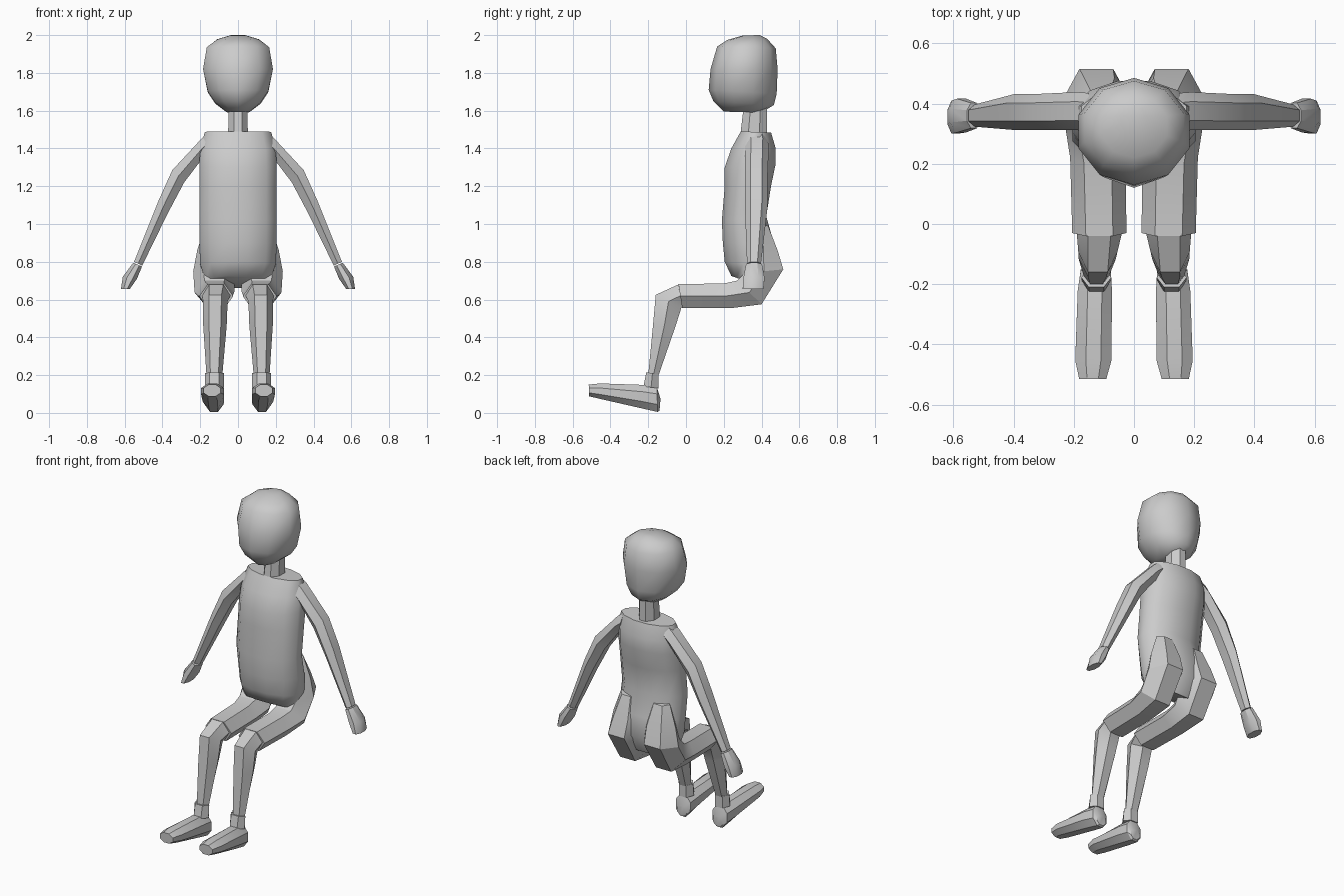
import bpy, bmesh, math
from mathutils import Vector


def loft(name, rings, sides, half_step=True, angle=30):
    """Skin closed rings; each ring = (point a, point b, sideways half-width vector)."""
    off = 0.5 if half_step else 0.0
    ang = [2 * math.pi * (i + off) / sides for i in range(sides)]
    mc = max(abs(math.cos(t)) for t in ang)
    ms = max(abs(math.sin(t)) for t in ang)
    bm = bmesh.new()
    loops = []
    for a, b, v in rings:
        a, b, v = Vector(a), Vector(b), Vector(v)
        c, u = (a + b) / 2, (a - b) / 2
        loops.append([bm.verts.new(c + u * math.cos(t) / mc + v * math.sin(t) / ms) for t in ang])
    for p, q in zip(loops, loops[1:]):
        for i in range(sides):
            j = (i + 1) % sides
            bm.faces.new((p[i], p[j], q[j], q[i]))
    bm.faces.new(loops[0])
    bm.faces.new(loops[-1])
    bmesh.ops.recalc_face_normals(bm, faces=bm.faces)
    me = bpy.data.meshes.new(name)
    bm.to_mesh(me)
    bm.free()
    ob = bpy.data.objects.new(name, me)
    bpy.context.collection.objects.link(ob)
    bpy.ops.object.select_all(action='DESELECT')
    bpy.context.view_layer.objects.active = ob
    ob.select_set(True)
    bpy.ops.object.shade_smooth_by_angle(angle=math.radians(angle))
    return ob


def side_rings(data, s=1):
    """Rings drawn in the side view: (y1, z1, y2, z2, x centre, half width)."""
    return [((s * x, y1, z1), (s * x, y2, z2), (w, 0, 0)) for y1, z1, y2, z2, x, w in data]


def front_rings(data, s=1):
    """Rings drawn in the front view: (x1, z1, x2, z2, y centre, half depth)."""
    return [((s * x1, y, z1), (s * x2, y, z2), (0, w, 0)) for x1, z1, x2, z2, y, w in data]


# Head
loft("head", side_rings([
    (0.20, 1.595, 0.40, 1.59, 0, 0.06),
    (0.145, 1.65, 0.465, 1.63, 0, 0.12),
    (0.12, 1.71, 0.48, 1.69, 0, 0.16),
    (0.13, 1.82, 0.485, 1.82, 0, 0.185),
    (0.165, 1.94, 0.475, 1.93, 0, 0.165),
    (0.22, 1.975, 0.43, 1.98, 0, 0.11),
    (0.30, 1.998, 0.39, 2.0, 0, 0.04)]), 10, False, 60)

# Neck
loft("neck", side_rings([
    (0.285, 1.45, 0.43, 1.45, 0, 0.053),
    (0.31, 1.66, 0.43, 1.66, 0, 0.048)]), 8)

# Torso
loft("torso", side_rings([
    (0.24, 0.725, 0.42, 0.66, 0, 0.17),
    (0.205, 0.80, 0.475, 0.77, 0, 0.20),
    (0.195, 0.90, 0.465, 0.90, 0, 0.205),
    (0.19, 1.02, 0.425, 1.04, 0, 0.205),
    (0.205, 1.20, 0.45, 1.20, 0, 0.205),
    (0.205, 1.30, 0.475, 1.32, 0, 0.205),
    (0.24, 1.40, 0.475, 1.40, 0, 0.20),
    (0.29, 1.49, 0.45, 1.485, 0, 0.175)]), 12, True, 55)

for side, s in (("left", 1), ("right", -1)):
    # Buttock and thigh
    loft(side + "_thigh", side_rings([
        (0.37, 1.00, 0.435, 0.99, 0.11, 0.06),
        (0.335, 0.87, 0.485, 0.86, 0.115, 0.10),
        (0.31, 0.74, 0.515, 0.76, 0.125, 0.112),
        (0.27, 0.70, 0.40, 0.575, 0.125, 0.105),
        (0.20, 0.685, 0.24, 0.555, 0.12, 0.092),
        (-0.04, 0.682, -0.02, 0.555, 0.115, 0.09)], s), 6)
    # Knee and shin
    loft(side + "_shin", side_rings([
        (-0.04, 0.68, -0.02, 0.56, 0.115, 0.075),
        (-0.16, 0.625, -0.025, 0.555, 0.12, 0.065),
        (-0.175, 0.46, -0.055, 0.46, 0.122, 0.062),
        (-0.20, 0.20, -0.145, 0.20, 0.125, 0.042)], s), 6)
    # Ankle
    loft(side + "_ankle", side_rings([
        (-0.21, 0.215, -0.145, 0.205, 0.125, 0.05),
        (-0.225, 0.14, -0.145, 0.13, 0.125, 0.05)], s), 6)
    # Foot
    loft(side + "_foot", side_rings([
        (-0.515, 0.15, -0.513, 0.088, 0.137, 0.045),
        (-0.455, 0.156, -0.45, 0.073, 0.135, 0.06),
        (-0.22, 0.148, -0.23, 0.023, 0.13, 0.057),
        (-0.155, 0.14, -0.15, 0.005, 0.127, 0.05),
        (-0.135, 0.075, -0.14, 0.012, 0.125, 0.032)], s), 8)
    # Arm
    loft(side + "_arm", front_rings([
        (0.15, 1.485, 0.15, 1.38, 0.37, 0.065),
        (0.19, 1.455, 0.19, 1.345, 0.375, 0.063),
        (0.348, 1.285, 0.285, 1.22, 0.372, 0.06),
        (0.42, 1.125, 0.37, 1.06, 0.372, 0.06),
        (0.55, 0.80, 0.507, 0.78, 0.36, 0.037)], s), 6)
    # Hand
    loft(side + "_hand", front_rings([
        (0.555, 0.795, 0.508, 0.775, 0.36, 0.042),
        (0.61, 0.72, 0.535, 0.71, 0.36, 0.056),
        (0.62, 0.655, 0.572, 0.657, 0.355, 0.055)], s), 8)
